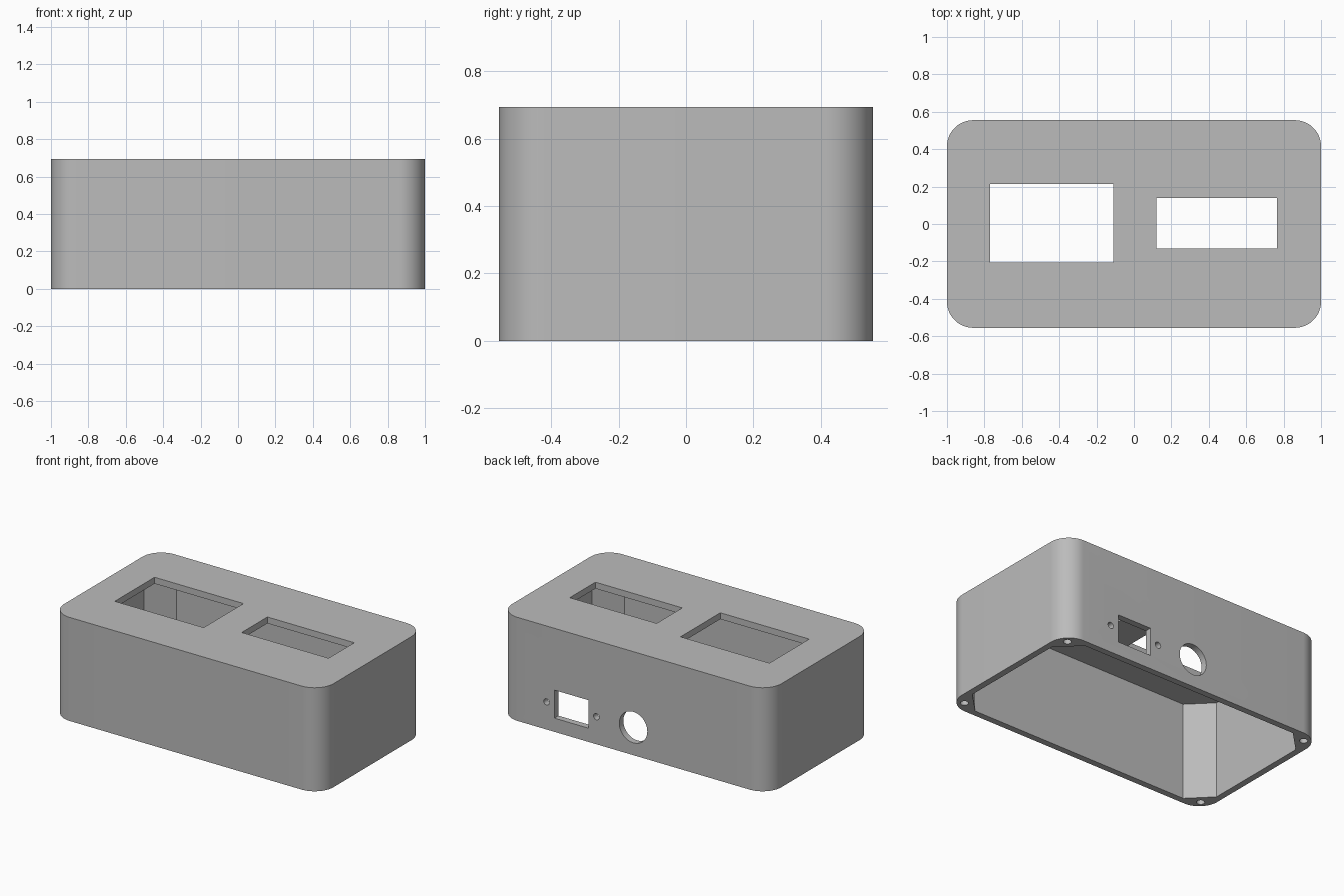
import bpy, bmesh, math

cube = bpy.data.objects.get("Cube")
if cube:
    bpy.data.objects.remove(cube, do_unlink=True)

HX, HY, H = 1.0, 0.555, 0.695      # outer half sizes and height
WALL, RADIUS = 0.043, 0.14

gray = bpy.data.materials.new("light_gray")
gray.use_nodes = True
gray.diffuse_color = (0.5, 0.5, 0.5, 1)
gray.node_tree.nodes["Principled BSDF"].inputs["Base Color"].default_value = (0.5, 0.5, 0.5, 1)


def prism(name, outline, z0, z1):
    """Extrude a flat outline straight up."""
    bm = bmesh.new()
    base = bm.faces.new([bm.verts.new((x, y, z0)) for x, y in outline])
    top = bmesh.ops.extrude_face_region(bm, geom=[base])["geom"]
    bmesh.ops.translate(bm, vec=(0, 0, z1 - z0),
                        verts=[v for v in top if isinstance(v, bmesh.types.BMVert)])
    bmesh.ops.recalc_face_normals(bm, faces=bm.faces)
    mesh = bpy.data.meshes.new(name)
    bm.to_mesh(mesh)
    bm.free()
    mesh.materials.append(gray)
    obj = bpy.data.objects.new(name, mesh)
    bpy.context.collection.objects.link(obj)
    return obj


def rectangle(x0, x1, y0, y1):
    return [(x0, y0), (x1, y0), (x1, y1), (x0, y1)]


def circle(cx, cy, r, n=32):
    return [(cx + r * math.cos(2 * math.pi * i / n),
             cy + r * math.sin(2 * math.pi * i / n)) for i in range(n)]


def rounded_rectangle(hx, hy, r, steps=16):
    pts = []
    for q, (sx, sy) in enumerate([(1, 1), (-1, 1), (-1, -1), (1, -1)]):
        for i in range(steps + 1):
            a = math.pi / 2 * (q + i / steps)
            pts.append((sx * (hx - r) + r * math.cos(a), sy * (hy - r) + r * math.sin(a)))
    return pts


def chamfered_rectangle(hx, hy, c):
    return [(hx, hy - c), (hx - c, hy), (c - hx, hy), (-hx, hy - c),
            (-hx, c - hy), (c - hx, -hy), (hx - c, -hy), (hx, c - hy)]


def cut(target, cutter):
    """Subtract the cutter and remove it."""
    mod = target.modifiers.new("cut", "BOOLEAN")
    mod.operation = "DIFFERENCE"
    mod.solver = "EXACT"
    mod.object = cutter
    bpy.context.view_layer.objects.active = target
    bpy.ops.object.modifier_apply(modifier=mod.name)
    bpy.data.objects.remove(cutter, do_unlink=True)


def cut_back(target, outline):
    """Cut an (x, z) outline through the back wall only."""
    cutter = prism("back_cutter", [(x, -z) for x, z in outline], HY - 0.1, HY + 0.1)
    for v in cutter.data.vertices:
        x, y, z = v.co
        v.co = (x, z, -y)
    cut(target, cutter)


# Shell with an open bottom and solid corner posts
case = prism("enclosure_case", rounded_rectangle(HX, HY, RADIUS), 0, H)
cut(case, prism("cavity", chamfered_rectangle(HX - WALL, HY - WALL, 0.142), -0.1, H - WALL))

# Two windows in the top
for window in [(-0.77, -0.11, -0.207, 0.215), (0.12, 0.765, -0.132, 0.14)]:
    cut(case, prism("window", rectangle(*window), H - 0.1, H + 0.1))

# Screw holes in the bottom of the corner posts
for sx in (-1, 1):
    for sy in (-1, 1):
        cut(case, prism("screw_hole", circle(sx * 0.926, sy * 0.481, 0.025), -0.1, 0.2))

# Back wall: connector opening, its two screw holes and a round opening
cut_back(case, rectangle(0.337, 0.588, 0.092, 0.28))
for x in (0.277, 0.647):
    cut_back(case, circle(x, 0.185, 0.021))
cut_back(case, circle(0.003, 0.187, 0.104, 48))

bpy.ops.object.select_all(action="DESELECT")
case.select_set(True)
bpy.context.view_layer.objects.active = case
bpy.ops.object.shade_smooth_by_angle(angle=math.radians(30))
